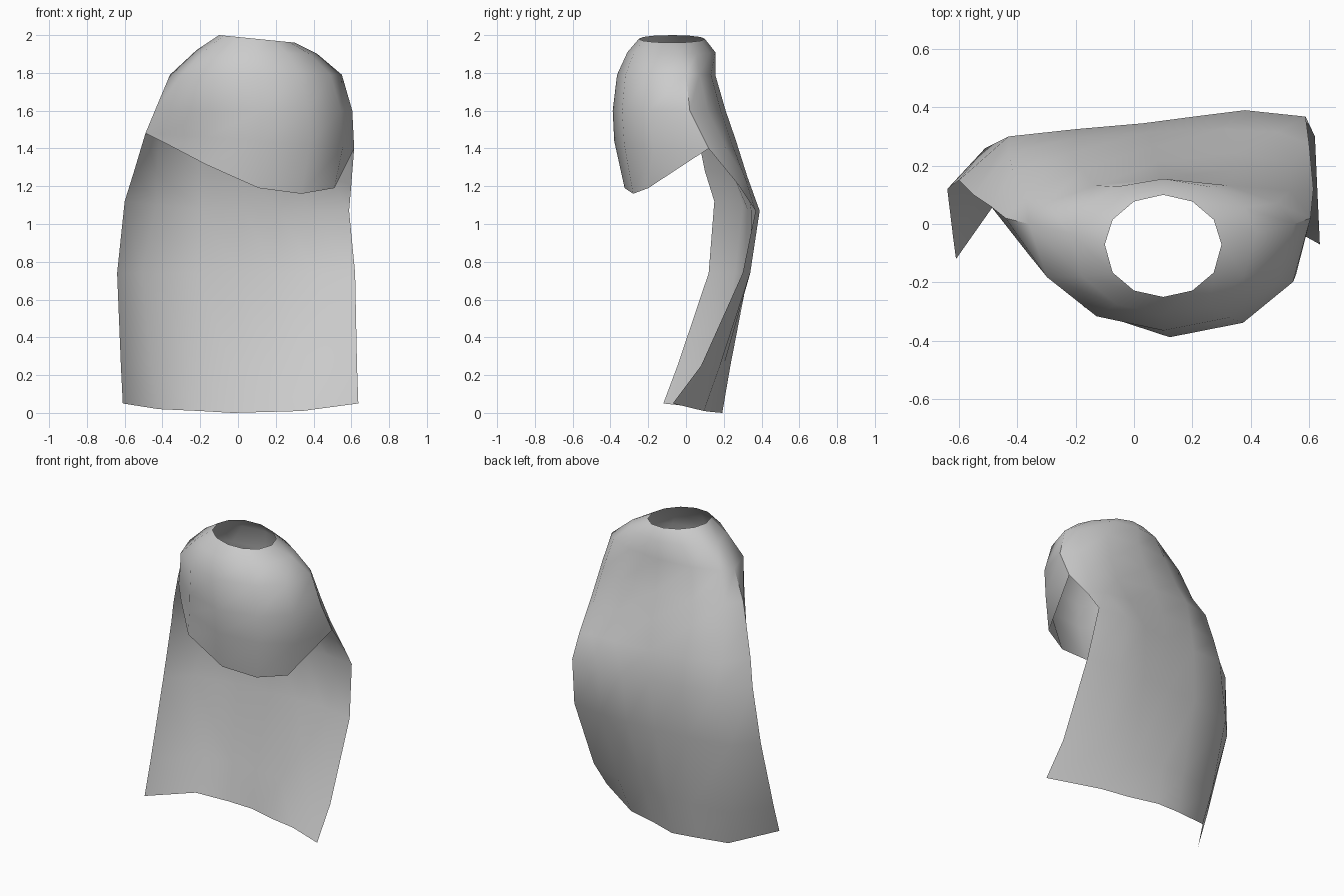
import bpy, bmesh
from math import sin, cos, radians

if "Cube" in bpy.data.objects:
    bpy.data.objects.remove(bpy.data.objects["Cube"])

bm = bmesh.new()


def ring(z, tilt, xl, xr, yf, ym, yb, p, cut):
    """Closed garment ring: 7 back points left to right, then 5 front points back to the left.
    cut pulls the front left quarter inwards."""
    verts = []
    for i in range(12):
        a = radians(180 - 30 * i)
        c, s = cos(a), round(sin(a), 6)
        x = (xl + xr) / 2 + (xr - xl) / 2 * c
        if s >= 0:
            y = ym + (yb - ym) * s ** p
        else:
            y = ym - (ym - yf) * (-s) ** (cut if c < -.01 else 0.9)
            x += .05 * s * s * (cut - .9)
        verts.append(bm.verts.new((x, y, z - tilt * c)))
    return verts


def bridge(a, b, closed=False):
    n = len(a)
    for i in range(n if closed else n - 1):
        j = (i + 1) % n
        quad = []
        for v in (a[i], b[i], b[j], a[j]):
            if v not in quad:
                quad.append(v)
        if len(quad) > 2:
            bm.faces.new(quad)


# Shoulder mantle, neck opening downwards
rings = [ring(*r) for r in (
    (1.98, .02, -.10, .30, -.25, -.07, .10, 1.0, .9),
    (1.91, .01, -.22, .42, -.31, -.03, .155, 1.1, .9),
    (1.79, .00, -.36, .55, -.365, .00, .155, 1.1, 1.0),
    (1.60, .00, -.44, .605, -.388, .02, .21, 1.0, 1.7),
    (1.44, .04, -.49, .615, -.38, .06, .265, .75, 2.0))]
low = rings[-1]
low[6].co.y = .12
low[5].co.y = .21
for a, b in zip(rings, rings[1:]):
    bridge(a, b, True)

# Slanted front hem of the mantle
hem = [bm.verts.new(q) for q in (
    (.51, -.20, 1.19), (.335, -.28, 1.16), (.11, -.325, 1.19),
    (-.17, -.285, 1.315), (-.36, -.09, 1.415))]
bridge(low[6:] + [low[0]], [low[6]] + hem + [low[0]])

# Long back cape, left edge curling forward, (x, y) per row
rows = (
    ((1.28, 1.27, 1.26, 1.25, 1.25, 1.24, 1.21),
     ((-.55, .10), (-.43, .245), (-.2, .295), (.05, .315), (.31, .325), (.49, .315), (.60, .275))),
    ((1.12, 1.1, 1.08, 1.07, 1.07, 1.07, 1.07),
     ((-.60, .15), (-.43, .30), (-.2, .325), (.03, .345), (.22, .37), (.38, .39), (.588, .368))),
    ((.74,) * 7,
     ((-.64, .12), (-.51, .26), (-.22, .31), (0, .33), (.20, .34), (.40, .34), (.62, .30))),
    ((.25,) * 7,
     ((-.62, -.045), (-.46, .19), (-.2, .225), (-.03, .235), (.17, .20), (.38, .18), (.63, .08))),
    ((.05, .02, .01, 0, .005, .01, .05),
     ((-.61, -.12), (-.42, .15), (-.2, .18), (-.03, .192), (.155, .135), (.34, .095), (.637, -.07))))
prev = low[:7]
for zs, xy in rows:
    cur = [bm.verts.new((x, y, z)) for z, (x, y) in zip(zs, xy)]
    bridge(prev, cur)
    prev = cur

bmesh.ops.recalc_face_normals(bm, faces=bm.faces)
mesh = bpy.data.meshes.new("shoulder_cape")
bm.to_mesh(mesh)
bm.free()
cape = bpy.data.objects.new("shoulder_cape", mesh)
bpy.context.collection.objects.link(cape)
bpy.context.view_layer.objects.active = cape
cape.select_set(True)
bpy.ops.object.shade_smooth_by_angle(angle=radians(50))
